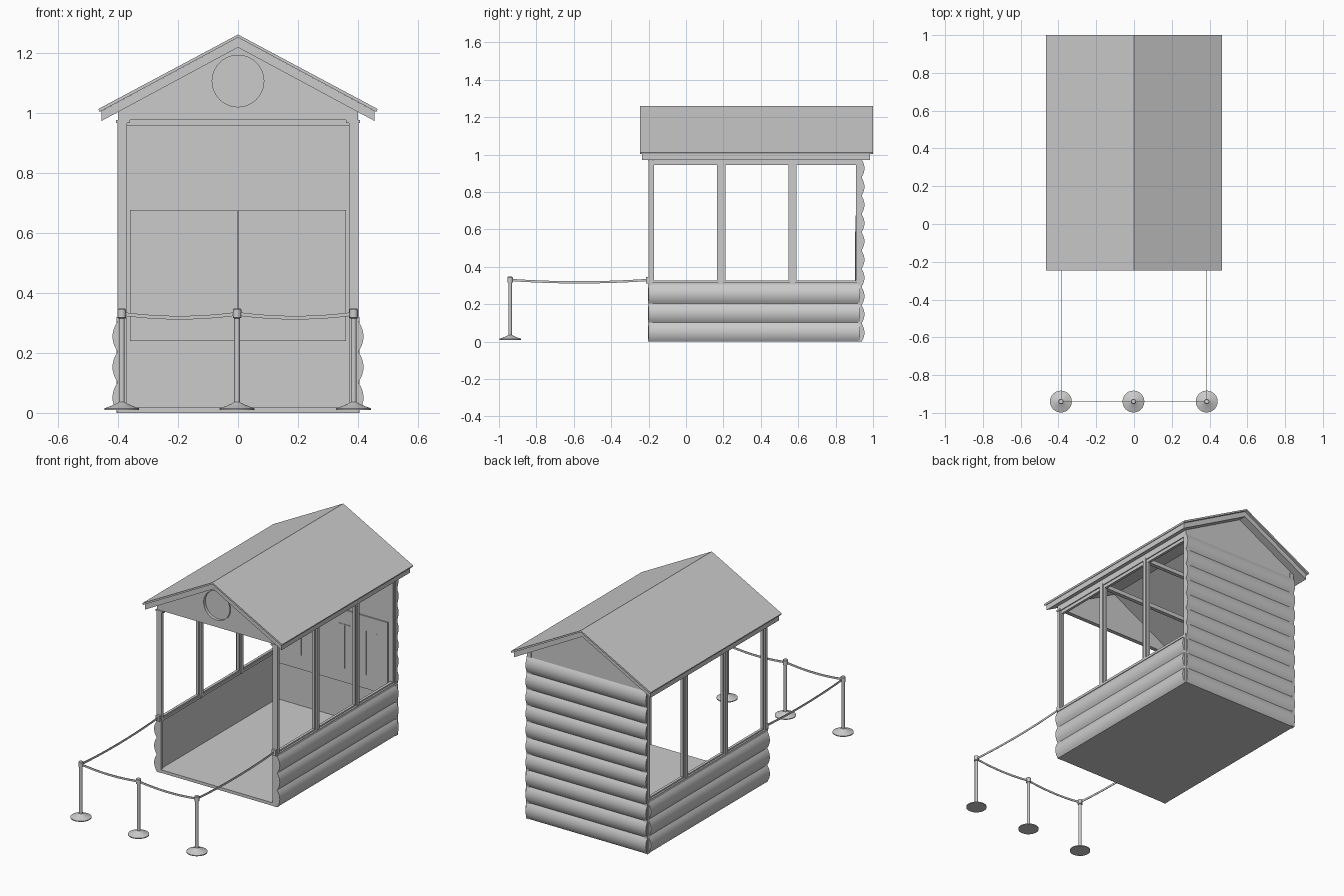
import bpy, bmesh, math
from mathutils import Vector

cube = bpy.data.objects.get("Cube")
if cube:
    bpy.data.objects.remove(cube, do_unlink=True)

grey = bpy.data.materials.new("plain grey")
grey.use_nodes = True
GREY = (0.6, 0.6, 0.6, 1)
grey.diffuse_color = GREY
grey.node_tree.nodes["Principled BSDF"].inputs["Base Color"].default_value = GREY


def finish(bm, name, smooth=False):
    bmesh.ops.recalc_face_normals(bm, faces=bm.faces)
    me = bpy.data.meshes.new(name)
    bm.to_mesh(me)
    bm.free()
    me.materials.append(grey)
    ob = bpy.data.objects.new(name, me)
    bpy.context.collection.objects.link(ob)
    if smooth:
        bpy.ops.object.select_all(action='DESELECT')
        ob.select_set(True)
        bpy.context.view_layer.objects.active = ob
        bpy.ops.object.shade_smooth_by_angle(angle=math.radians(35))
    return ob


def box(name, x0, x1, y0, y1, z0, z1):
    bm = bmesh.new()
    bmesh.ops.create_cube(bm, size=1)
    for v in bm.verts:
        v.co = (x1 if v.co.x > 0 else x0, y1 if v.co.y > 0 else y0, z1 if v.co.z > 0 else z0)
    return finish(bm, name)


def prism(name, profile, a, b, axis="y", smooth=False):
    """Extrude a (u, z) profile along x or y from a to b."""
    bm = bmesh.new()
    at = (lambda u, z, t: (u, t, z)) if axis == "y" else (lambda u, z, t: (t, u, z))
    face = bm.faces.new([bm.verts.new(at(u, z, a)) for u, z in profile])
    ext = bmesh.ops.extrude_face_region(bm, geom=[face])
    step = Vector(at(0, 0, b - a))
    bmesh.ops.translate(bm, vec=step, verts=[v for v in ext["geom"] if isinstance(v, bmesh.types.BMVert)])
    return finish(bm, name, smooth)


def lathe(name, profile, x, y, steps=24):
    bm = bmesh.new()
    vs = [bm.verts.new((x + r, y, z)) for r, z in profile]
    es = [bm.edges.new(p) for p in zip(vs, vs[1:])]
    bmesh.ops.spin(bm, geom=vs + es, cent=(x, y, 0), axis=(0, 0, 1), angle=math.tau, steps=steps)
    bmesh.ops.remove_doubles(bm, verts=bm.verts, dist=1e-5)
    return finish(bm, name, True)


def log_profile(inner, outer, bulge, height, count, steps=8):
    """Flat inside, a stack of rounded logs outside."""
    pts = [(inner, height), (inner, 0)]
    for i in range(count * steps + 1):
        t = i / steps
        pts.append((outer + bulge * math.sin(math.pi * (t % 1)) ** 0.8, height * t / count))
    return pts


FRONT, BACK = -0.2, 0.93
WALL, SILL, TOP = 0.4, 0.305, 0.975

# Floor and log walls
box("floor", -WALL, WALL, FRONT, BACK, 0, 0.018)
prism("back_wall", log_profile(0.915, 0.938, 0.016, TOP, 10), -WALL, WALL, "x", True)
for s, side in ((1, "left"), (-1, "right")):
    prof = [(s * u, z) for u, z in log_profile(0.38, WALL, 0.018, SILL, 3)]
    prism(side + "_wall", prof, FRONT, BACK, "y", True)

    # Window frames: sill, head rail, posts with slim sashes
    def side_box(name, u0, u1, *rest):
        a, b = sorted((s * u0, s * u1))
        return box(f"{side}_{name}", a, b, *rest)

    side_box("sill", 0.372, 0.404, FRONT, 0.94, SILL, 0.32)
    side_box("head_rail", 0.372, WALL, FRONT, 0.94, 0.965, 1.005)
    posts = ((FRONT, -0.18), (0.175, 0.2), (0.557, 0.582), (0.92, 0.94))
    for i, (y0, y1) in enumerate(posts):
        side_box(f"post_{i}", 0.37, 0.402, y0, y1, SILL, TOP)
    for i in range(3):
        y0, y1 = posts[i][1], posts[i + 1][0]
        side_box(f"sash_a_{i}", 0.378, 0.394, y0, y0 + 0.01, 0.32, 0.965)
        side_box(f"sash_b_{i}", 0.378, 0.394, y1 - 0.01, y1, 0.32, 0.965)
        side_box(f"sash_top_{i}", 0.378, 0.394, y0, y1, 0.945, 0.965)
        side_box(f"sash_base_{i}", 0.378, 0.394, y0, y1, 0.32, 0.328)
    side_box("post_cap", 0.36, 0.406, FRONT - 0.004, -0.175, 0.965, TOP)
    side_box("front_trim", 0.372, 0.401, FRONT - 0.002, -0.18, 0, SILL)
    side_box("corner_trim", 0.385, 0.404, 0.92, 0.942, 0, SILL)

# Tie beams under the roof
for i, y in enumerate((0.188, 0.57)):
    box(f"tie_beam_{i}", -0.38, 0.38, y - 0.012, y + 0.012, 0.955, 0.98)

# Gables, the front one with a round recess
gable = [(-WALL, TOP), (WALL, TOP), (WALL, 1.01), (0, 1.225), (-WALL, 1.01)]
front_gable = prism("front_gable", gable, FRONT, FRONT + 0.025)
prism("back_gable", gable, 0.915, 0.938)


def disc(name, r, y0, y1):
    ring = [(r * math.cos(i * math.tau / 40), 1.105 + r * math.sin(i * math.tau / 40)) for i in range(40)]
    return prism(name, ring, y0, y1)


cutter = disc("round_cutter", 0.091, FRONT - 0.02, FRONT + 0.014)
cutter.hide_render = True
cutter.hide_viewport = True
cut = front_gable.modifiers.new("round_recess", "BOOLEAN")
cut.operation, cut.object, cut.solver = "DIFFERENCE", cutter, "EXACT"
# Thin ring lining the recess
rim = disc("round_rim", 0.091, FRONT - 0.004, FRONT + 0.014)
hole = disc("rim_cutter", 0.086, FRONT - 0.03, FRONT + 0.03)
hole.hide_render = True
hole.hide_viewport = True
cut = rim.modifiers.new("rim_hole", "BOOLEAN")
cut.operation, cut.object, cut.solver = "DIFFERENCE", hole, "EXACT"


# Roof: thin cover over a thicker deck
def gabled(name, half, ridge, eave, drop, y0, y1, lean=0):
    prism(name, [(0, ridge), (half, eave), (half - lean, eave - drop), (0, ridge - drop),
                 (lean - half, eave - drop), (-half, eave)], y0, y1)


gabled("roof_cover", 0.465, 1.26, 1.012, 0.01, -0.245, 1.0, 0.004)
gabled("roof_deck", 0.455, 1.25, 1.005, 0.033, -0.235, 0.985)

# Two boards on the inside of the back wall, each with slim upright strips
for i, x in enumerate((-0.36, 0.0)):
    box(f"board_{i}", x + 0.001, x + 0.359, 0.907, 0.916, 0.24, 0.675)
    for j in range(4):
        cx = x + 0.073 + 0.072 * j
        box(f"board_{i}_strip_{j}", cx - 0.002, cx + 0.002, 0.904, 0.908, 0.325, 0.588)
    box(f"board_{i}_peg", x + 0.035, x + 0.11, 0.904, 0.908, 0.585, 0.59)

# Barrier posts
POST_Y = -0.94
for name, x in (("right", -0.387), ("middle", -0.003), ("left", 0.385)):
    lathe(f"{name}_barrier_post",
          [(0, 0.01), (0.058, 0.01), (0.058, 0.015), (0.036, 0.023), (0.018, 0.031), (0.0095, 0.036),
           (0.0095, 0.315), (0.014, 0.317), (0.014, 0.344), (0.011, 0.347), (0, 0.347)], x, POST_Y)


# Sagging belts between the posts and the cabin
def belt(name, start, end, sag, steps=12):
    bm = bmesh.new()
    a, b = Vector(start), Vector(end)
    pairs = []
    for i in range(steps + 1):
        t = i / steps
        p = a.lerp(b, t) - Vector((0, 0, 4 * sag * t * (1 - t)))
        pairs.append([bm.verts.new(p + Vector((0, 0, h))) for h in (-0.006, 0.006)])
    for (p, q), (r, u) in zip(pairs, pairs[1:]):
        bm.faces.new((p, r, u, q))
    solid = finish(bm, name).modifiers.new("thickness", "SOLIDIFY")
    solid.thickness, solid.offset = 0.003, 0


Z = 0.33
belt("front_belt_right", (-0.387, POST_Y, Z), (-0.003, POST_Y, Z), 0.013)
belt("front_belt_left", (-0.003, POST_Y, Z), (0.385, POST_Y, Z), 0.013)
for s, side in ((1, "left"), (-1, "right")):
    belt(f"{side}_belt", (s * 0.386, POST_Y, Z), (s * 0.386, FRONT, Z), 0.013)
    x = s * 0.386
    box(f"{side}_belt_clip", x - 0.012, x + 0.012, FRONT - 0.014, FRONT, 0.312, 0.345)
